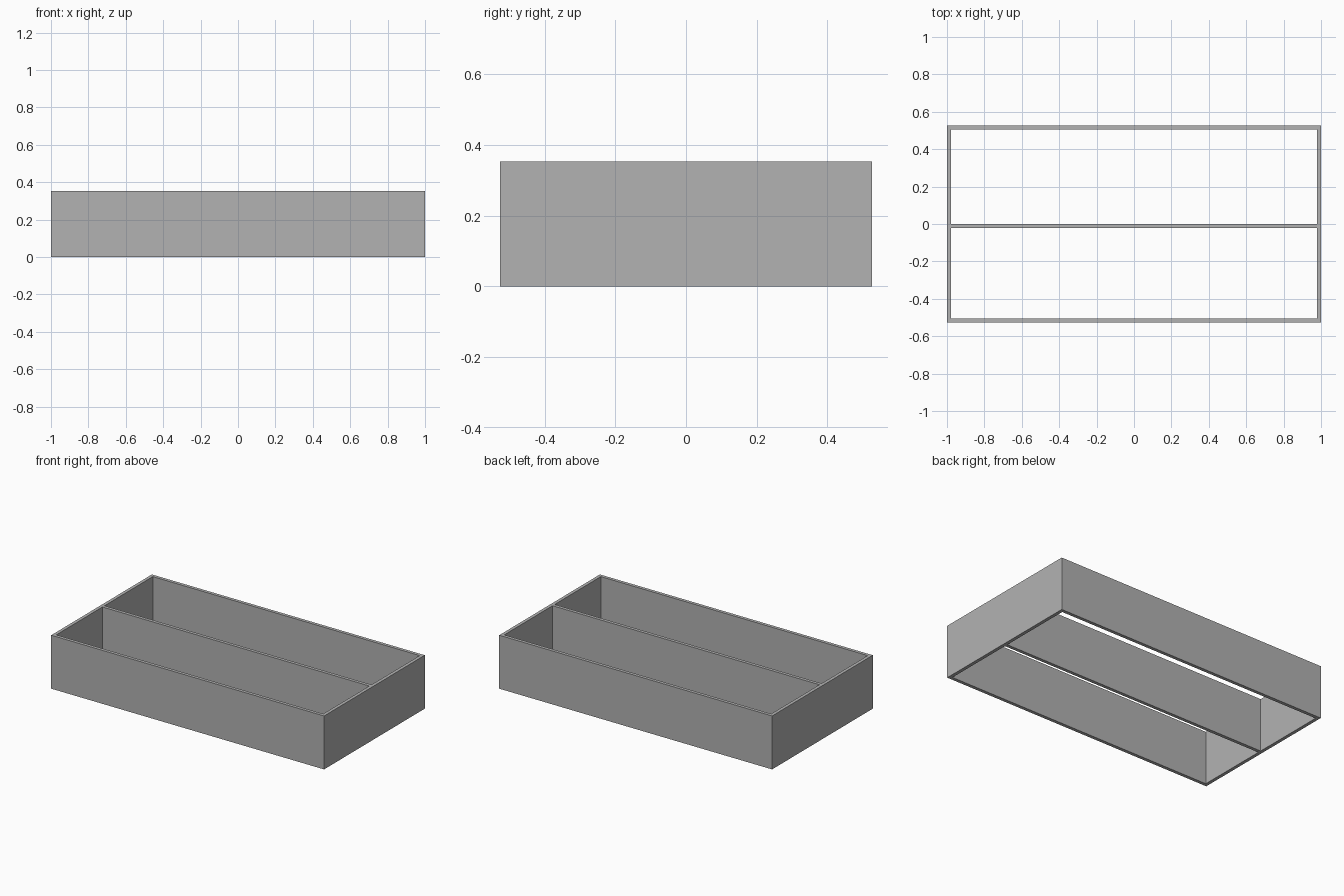
import bpy
import bmesh

cube = bpy.data.objects.get("Cube")
if cube:
    bpy.data.objects.remove(cube, do_unlink=True)

# Overall sizes
HALF_X, HALF_Y, HEIGHT, WALL = 1.0, 0.527, 0.354, 0.022

# Grey material
grey = bpy.data.materials.new("plain grey")
grey.use_nodes = True
colour = (0.448, 0.448, 0.448, 1)
grey.diffuse_color = colour
grey.node_tree.nodes["Principled BSDF"].inputs["Base Color"].default_value = colour

# Floor plan: wall lines in both directions, with the divider just in front of the middle
xs = [-HALF_X, -HALF_X + WALL, HALF_X - WALL, HALF_X]
ys = [-HALF_Y, -HALF_Y + WALL, -WALL, 0, HALF_Y - WALL, HALF_Y]
bm = bmesh.new()
grid = [[bm.verts.new((x, y, 0)) for y in ys] for x in xs]
for i in range(len(xs) - 1):
    for j in range(len(ys) - 1):
        if i == 1 and j in (1, 3):  # the two open compartments
            continue
        bm.faces.new((grid[i][j], grid[i + 1][j], grid[i + 1][j + 1], grid[i][j + 1]))

# Raise the plan into walls, open above and below
plan = bm.faces[:]
raised = bmesh.ops.extrude_face_region(bm, geom=plan, use_keep_orig=True)
top = [v for v in raised["geom"] if isinstance(v, bmesh.types.BMVert)]
bmesh.ops.translate(bm, verts=top, vec=(0, 0, HEIGHT))
bmesh.ops.recalc_face_normals(bm, faces=bm.faces[:])

mesh = bpy.data.meshes.new("divided_frame")
bm.to_mesh(mesh)
bm.free()
mesh.materials.append(grey)
frame = bpy.data.objects.new("divided_frame", mesh)
bpy.context.collection.objects.link(frame)
